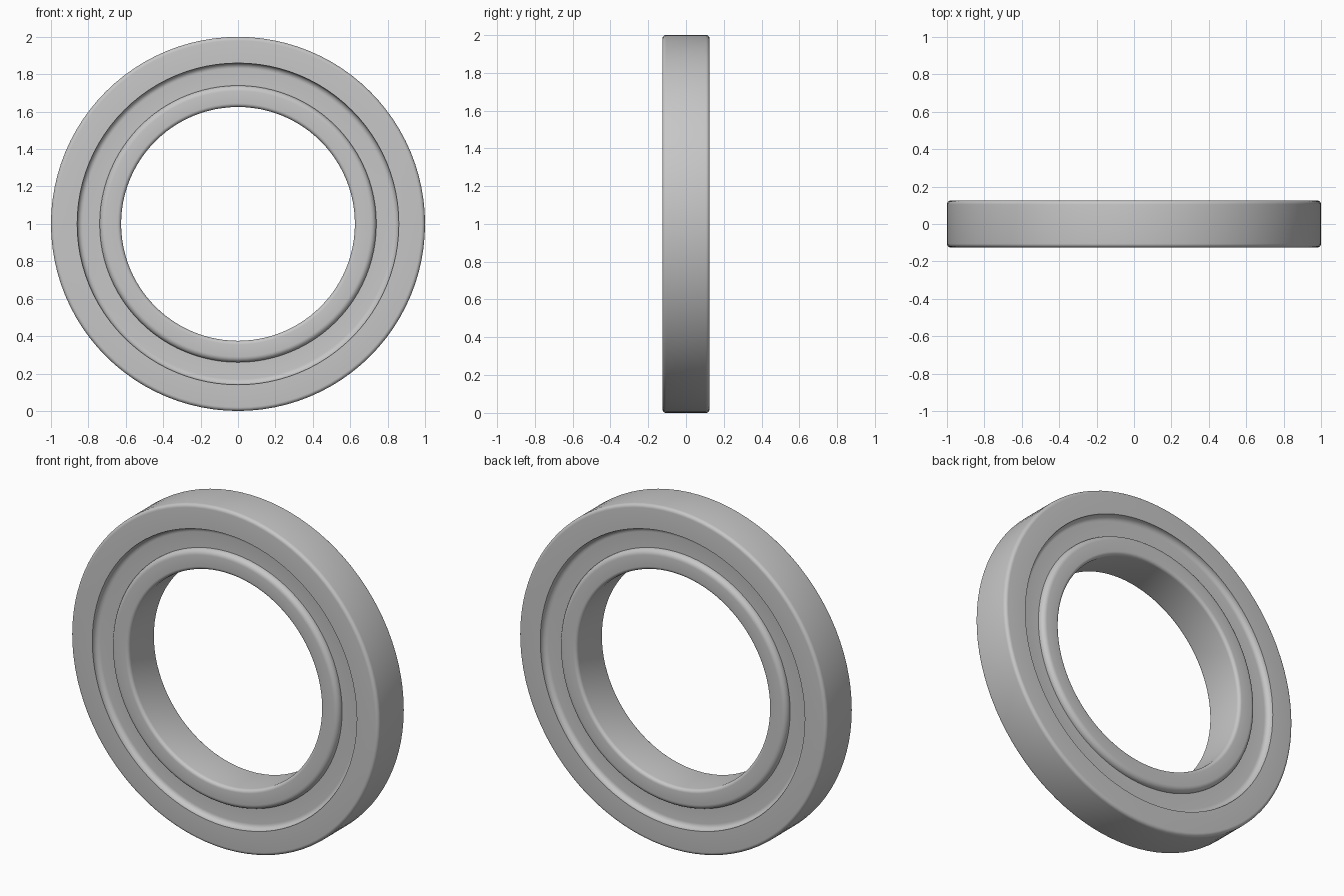
import bpy
import bmesh
import math

if "Cube" in bpy.data.objects:
    bpy.data.objects.remove(bpy.data.objects["Cube"])

SEGMENTS = 96
HALF = 0.125      # half the width of the bearing
RECESS = 0.035    # depth of the shields below the ring faces
FLOOR = HALF - RECESS

steel = bpy.data.materials.new("steel grey")
steel.diffuse_color = (0.57, 0.57, 0.57, 1)
steel.use_nodes = True
steel.node_tree.nodes["Principled BSDF"].inputs["Base Color"].default_value = steel.diffuse_color


def arc(cr, cy, radius, start, end, steps=6):
    """Points (radius, y) of a fillet between two angles in degrees."""
    return [(cr + radius * math.cos(math.radians(start + (end - start) * i / steps)),
             cy + radius * math.sin(math.radians(start + (end - start) * i / steps)))
            for i in range(steps + 1)]


def revolve(name, profile):
    """Turn a closed (radius, y) profile around the horizontal y axis."""
    bm = bmesh.new()
    rings = []
    for k in range(SEGMENTS):
        a = 2 * math.pi * k / SEGMENTS
        rings.append([bm.verts.new((r * math.cos(a), y, 1 + r * math.sin(a)))
                      for r, y in profile])
    n = len(profile)
    for k in range(SEGMENTS):
        here, there = rings[k], rings[(k + 1) % SEGMENTS]
        for i in range(n):
            j = (i + 1) % n
            bm.faces.new((here[i], here[j], there[j], there[i]))
    bmesh.ops.recalc_face_normals(bm, faces=bm.faces)
    mesh = bpy.data.meshes.new(name)
    bm.to_mesh(mesh)
    bm.free()
    mesh.materials.append(steel)
    obj = bpy.data.objects.new(name, mesh)
    bpy.context.collection.objects.link(obj)
    bpy.ops.object.select_all(action='DESELECT')
    obj.select_set(True)
    bpy.context.view_layer.objects.active = obj
    bpy.ops.object.shade_smooth_by_angle(angle=math.radians(35))
    return obj


def mirrored(half):
    """Close a profile half (y > 0) with its reflection."""
    return half + [(r, -y) for r, y in reversed(half)]


# Outer ring: rounded rim, crisp inner lip
revolve("outer_ring", mirrored(
    arc(0.98, HALF - 0.02, 0.02, 0, 90) + [(0.86, HALF), (0.86, FLOOR - 0.02)]))

# Inner ring: rounded shoulder and rounded bore edge
revolve("inner_ring", mirrored(
    [(0.74, FLOOR - 0.02)] + arc(0.71, HALF - 0.03, 0.03, 0, 90)
    + arc(0.645, HALF - 0.02, 0.02, 90, 180)))

# Recessed shields on both faces, curving up to the outer lip
for side, name in ((-1, "front_shield"), (1, "back_shield")):
    cove = arc(0.83, FLOOR + 0.03, 0.03, 270, 360)
    section = [(0.74, FLOOR - 0.02), (0.74, FLOOR)] + cove + [(0.86, FLOOR - 0.02)]
    revolve(name, [(r, side * y) for r, y in section])
